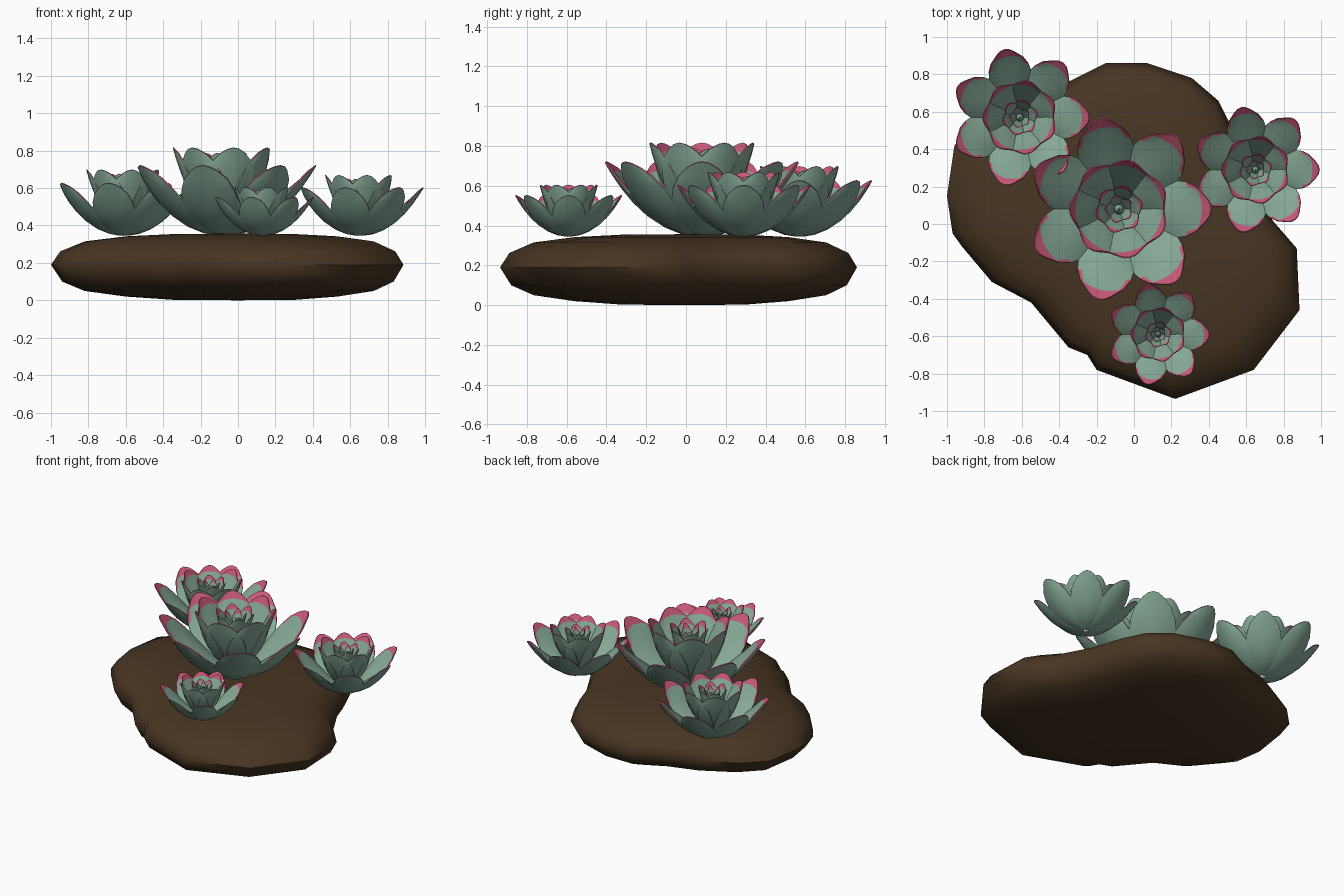
import bpy, bmesh, math
from mathutils import Vector, Matrix

cube = bpy.data.objects.get("Cube")
if cube:
    bpy.data.objects.remove(cube)


def material(name, rgb):
    m = bpy.data.materials.new(name)
    m.use_nodes = True
    m.diffuse_color = (*rgb, 1)
    m.node_tree.nodes["Principled BSDF"].inputs["Base Color"].default_value = (*rgb, 1)
    return m


SOIL = material("dark soil", (0.064, 0.036, 0.016))
GREEN = material("sage green", (0.24, 0.4, 0.31))
PINK = material("pink tip", (0.58, 0.1, 0.19))


def finish(bm, name, mats, angle):
    bmesh.ops.recalc_face_normals(bm, faces=bm.faces)
    mesh = bpy.data.meshes.new(name)
    bm.to_mesh(mesh)
    bm.free()
    for m in mats:
        mesh.materials.append(m)
    ob = bpy.data.objects.new(name, mesh)
    bpy.context.collection.objects.link(ob)
    bpy.ops.object.select_all(action='DESELECT')
    ob.select_set(True)
    bpy.context.view_layer.objects.active = ob
    bpy.ops.object.shade_smooth_by_angle(angle=math.radians(angle))
    return ob


# Soil mound: irregular outline stacked in scaled rings
OUTLINE = [(.07, .86), (.31, .78), (.45, .66), (.53, .5), (.6, .28), (.74, .02),
           (.87, -.13), (.885, -.46), (.64, -.78), (.22, -.935), (-.2, -.78),
           (-.25, -.7), (-.35, -.66), (-.55, -.42), (-.76, -.31), (-.92, -.12),
           (-.97, -.05), (-1, .15), (-.96, .42), (-.82, .56), (-.6, .68),
           (-.35, .76), (-.15, .86)]
LEVELS = [(.35, .003), (.6, .02), (.82, .05), (.94, .1), (1, .19),
          (.95, .262), (.82, .315), (.6, .342), (.35, .354)]


def build_soil():
    bm = bmesh.new()
    rings = [[bm.verts.new((x * s, y * s, z)) for x, y in OUTLINE] for s, z in LEVELS]
    n = len(OUTLINE)
    for a, b in zip(rings, rings[1:]):
        for i in range(n):
            j = (i + 1) % n
            bm.faces.new((a[i], a[j], b[j], b[i]))
    for ring, z in ((rings[0], 0), (rings[-1], .357)):
        centre = bm.verts.new((0, 0, z))
        for i in range(n):
            bm.faces.new((ring[i], ring[(i + 1) % n], centre))
    finish(bm, "soil_mound", [SOIL], 60)


# Petal grid: (position along petal, relative width) and positions across
ROWS = [(0, .3), (.15, .5), (.32, .74), (.5, .93), (.66, 1), (.8, .95), (.92, .78), (1, .5)]
COLS = [-1, -.84, -.45, 0, .45, .84, 1]


def petal(bm, matrix, angle, base, bend, tip, half_width, cup):
    """Plump, blunt-tipped petal, bulging on both sides, with a pink inner rim."""
    p0, p1, p2 = Vector(base), Vector(bend), Vector(tip)
    turn = matrix @ Matrix.Rotation(angle, 4, 'Z')
    outer, inner = [], []
    for v, w in ROWS:
        row_out, row_in = [], []
        for u in COLS:
            t = v * (1 - .06 * u * u)
            p = p0 * (1 - t) ** 2 + p1 * 2 * t * (1 - t) + p2 * t * t
            d = ((p1 - p0) * (1 - t) + (p2 - p1) * t).normalized()
            normal = Vector((-d.y, d.x))
            thick = half_width * (.05 + .45 * (1 - u * u) * math.sin(math.pi * v))
            for row, lift in ((row_out, 0), (row_in, thick)):
                q = p + normal * (cup * u * u * w + lift)
                row.append(bm.verts.new(turn @ Vector((q.x, u * w * half_width, q.y))))
        outer.append(row_out)
        inner.append(row_in)
    last_row, last_col = len(ROWS) - 1, len(COLS) - 1
    for i in range(last_row):
        for j in range(last_col):
            for g in (outer, inner):
                f = bm.faces.new((g[i][j], g[i][j + 1], g[i + 1][j + 1], g[i + 1][j]))
                at_side = j in (0, last_col - 1) and ROWS[i][0] >= .8
                if g is inner and (i == last_row - 1 or at_side):
                    f.material_index = 1
    # Close the rim between the two skins
    for i in range(last_row):
        for j in (0, last_col):
            f = bm.faces.new((outer[i][j], outer[i + 1][j], inner[i + 1][j], inner[i][j]))
            f.material_index = int(ROWS[i][0] >= .8)
    for i in (0, last_row):
        for j in range(last_col):
            f = bm.faces.new((outer[i][j], outer[i][j + 1], inner[i][j + 1], inner[i][j]))
            f.material_index = int(i == last_row)


# Petal rings of a unit rosette: count, stagger, base, bend, tip (radius, height), half width, cup
RINGS = [
    (7, 0, (.06, 0), (.6, .03), (1.04, .78), .32, .08),
    (7, .5, (.05, .06), (.38, .32), (.56, .98), .29, .08),
    (6, .25, (.04, .1), (.15, .5), (.27, .92), .15, .05),
    (5, .5, (.02, .2), (.07, .5), (.16, .9), .085, .03),
]


def rosette(name, x, y, size):
    bm = bmesh.new()
    place = Matrix.Translation((x, y, .345)) @ Matrix.Scale(size, 4)
    for count, stagger, *shape in RINGS:
        for k in range(count):
            petal(bm, place, math.tau * (k + stagger) / count, *shape)
    # Closed bud in the middle
    bud = place @ Matrix.Translation((0, 0, .6)) @ Matrix.Diagonal((.06, .06, .24, 1))
    bmesh.ops.create_icosphere(bm, subdivisions=2, radius=1, matrix=bud)
    finish(bm, name, [GREEN, PINK], 35)


build_soil()
rosette("large_rosette", -.08, .08, .48)
rosette("back_rosette", -.61, .57, .36)
rosette("side_rosette", .65, .29, .33)
rosette("front_rosette", .13, -.59, .265)
